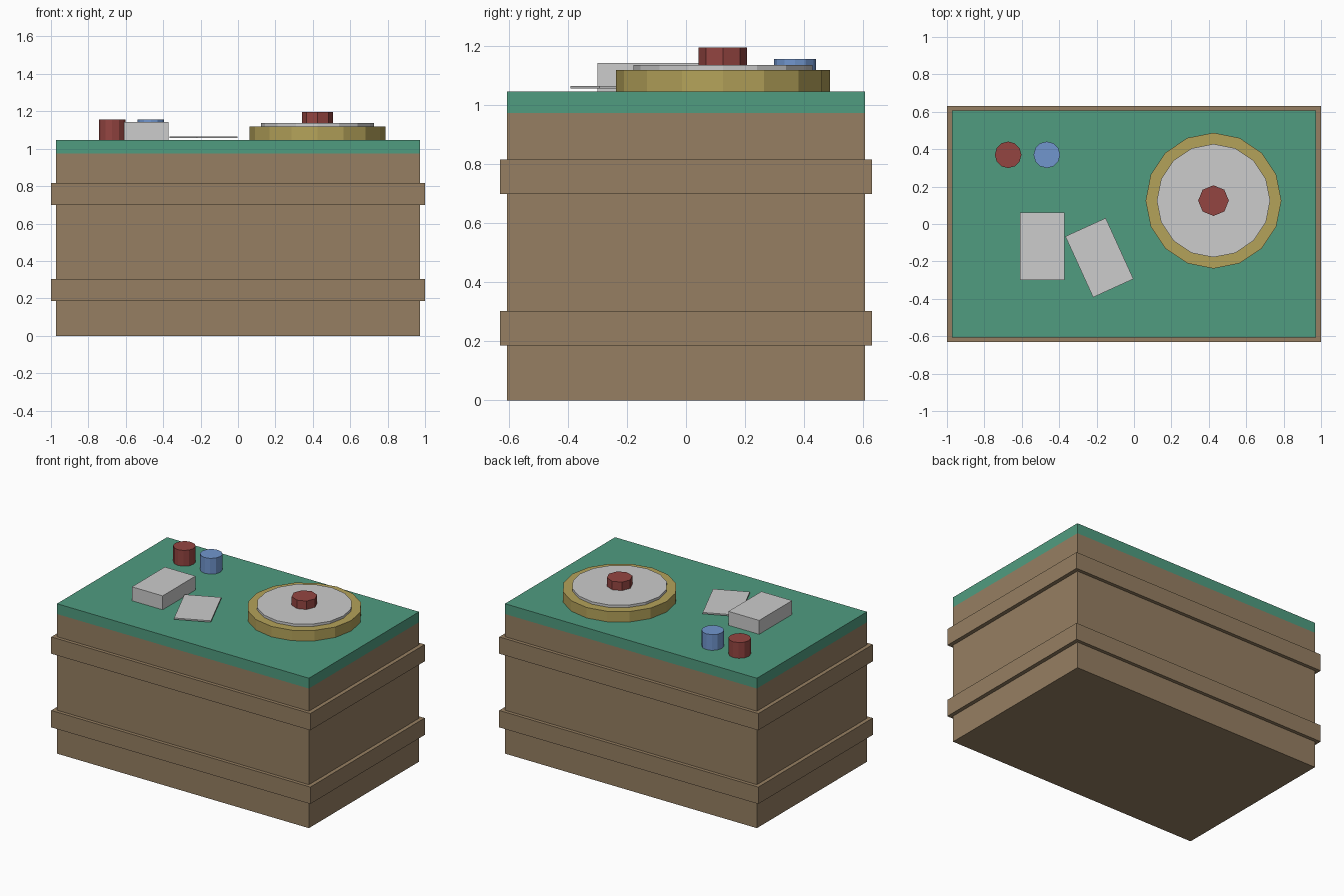
import bpy, bmesh, math
from mathutils import Matrix

if "Cube" in bpy.data.objects:
    bpy.data.objects.remove(bpy.data.objects["Cube"])


def material(name, rgb):
    """Flat colour given as sRGB 0-255, stored as linear."""
    m = bpy.data.materials.new(name)
    lin = [c / 255 / 12.92 if c < 10 else ((c / 255 + 0.055) / 1.055) ** 2.4 for c in rgb]
    m.diffuse_color = (*lin, 1)
    m.use_nodes = True
    m.node_tree.nodes["Principled BSDF"].inputs["Base Color"].default_value = m.diffuse_color
    return m


BROWN = material("brown_wood", (150, 127, 98))
GREEN = material("green_felt", (80, 156, 128))
GOLD = material("gold", (180, 162, 90))
GREY = material("light_grey", (204, 204, 204))
RED = material("red", (148, 69, 65))
BLUE = material("blue", (113, 150, 206))


def finish(name, bm, mat, x, y, z0, z1, angle=0):
    mesh = bpy.data.meshes.new(name)
    bm.to_mesh(mesh)
    bm.free()
    mesh.materials.append(mat)
    obj = bpy.data.objects.new(name, mesh)
    obj.location = (x, y, (z0 + z1) / 2)
    obj.rotation_euler.z = math.radians(angle)
    bpy.context.collection.objects.link(obj)
    return obj


def box(name, mat, sx, sy, z0, z1, x=0, y=0, angle=0):
    bm = bmesh.new()
    bmesh.ops.create_cube(bm, size=1, matrix=Matrix.Diagonal((sx, sy, z1 - z0, 1)))
    return finish(name, bm, mat, x, y, z0, z1, angle)


def disc(name, mat, r, sides, z0, z1, x, y):
    bm = bmesh.new()
    bmesh.ops.create_cone(bm, cap_ends=True, segments=sides,
                          radius1=r, radius2=r, depth=z1 - z0)
    return finish(name, bm, mat, x, y, z0, z1)


# Wooden table body, felt top and two surrounding bands
box("table_body", BROWN, 1.945, 1.214, 0, 0.974)
box("felt_top", GREEN, 1.945, 1.214, 0.974, 1.046)
box("lower_band", BROWN, 2.0, 1.262, 0.185, 0.303)
box("upper_band", BROWN, 2.0, 1.262, 0.699, 0.816)

# Wheel: rim, inner plate and hub
WX, WY = 0.425, 0.125
disc("wheel_rim", GOLD, 0.363, 16, 1.047, 1.12, WX, WY)
disc("wheel_plate", GREY, 0.303, 16, 1.12, 1.137, WX, WY)
disc("wheel_hub", RED, 0.082, 8, 1.137, 1.196, WX, WY)

# Chip stacks
for name, mat, x in (("red_chips", RED, -0.673), ("blue_chips", BLUE, -0.466)):
    disc(name, mat, 0.071, 12, 1.047, 1.157, x, 0.37)

# Card deck and a single turned card
box("card_deck", GREY, 0.237, 0.363, 1.047, 1.144, -0.49, -0.119)
box("single_card", GREY, 0.237, 0.358, 1.056, 1.066, -0.185, -0.18, 24.5)
